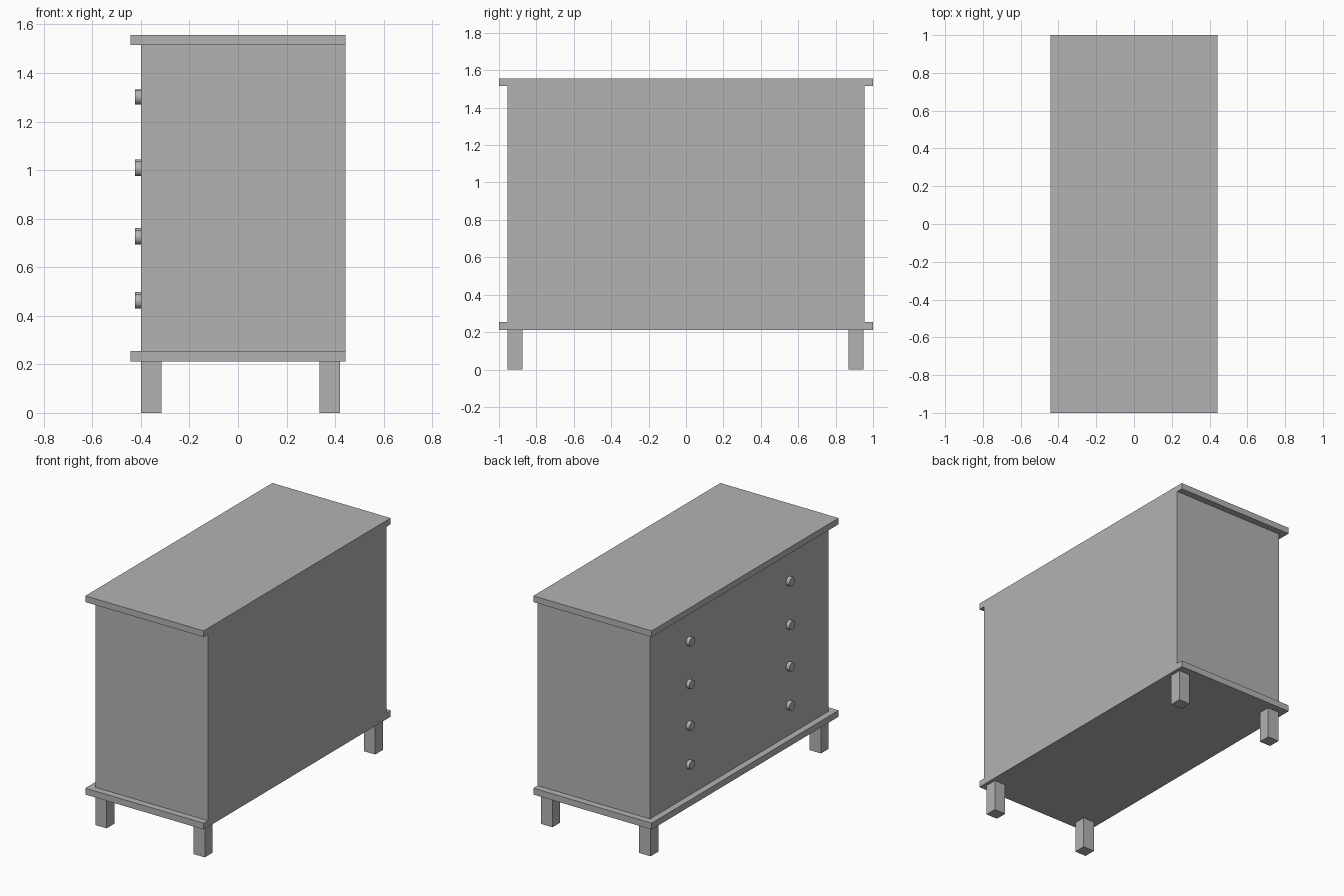
import bpy
import math

default = bpy.data.objects.get("Cube")
if default:
    bpy.data.objects.remove(default, do_unlink=True)

grey = bpy.data.materials.new("plain grey")
grey.use_nodes = True
COLOUR = (0.45, 0.45, 0.45, 1)
grey.diffuse_color = COLOUR
grey.node_tree.nodes["Principled BSDF"].inputs["Base Color"].default_value = COLOUR


def box(name, low, high):
    """Axis-aligned box between two corners."""
    centre = [(a + b) / 2 for a, b in zip(low, high)]
    bpy.ops.mesh.primitive_cube_add(size=1, location=centre)
    obj = bpy.context.object
    obj.name = name
    obj.scale = [b - a for a, b in zip(low, high)]
    bpy.ops.object.transform_apply(location=False, rotation=False, scale=True)
    obj.data.materials.append(grey)


def knob(name, y, z):
    """Short round knob standing out of the drawer face."""
    bpy.ops.mesh.primitive_cylinder_add(
        vertices=32, radius=0.03, depth=0.035,
        location=(-0.4075, y, z), rotation=(0, math.pi / 2, 0))
    obj = bpy.context.object
    obj.name = name
    obj.data.materials.append(grey)
    bpy.ops.object.shade_smooth_by_angle(angle=math.radians(30))


# Cabinet between two overhanging boards, all flush along the +x side
box("cabinet_body", (-0.40, -0.955, 0.255), (0.443, 0.955, 1.515))
box("top_board", (-0.443, -1, 1.515), (0.443, 1, 1.557))
box("base_board", (-0.443, -1, 0.212), (0.443, 1, 0.255))

# Four square legs
for x_name, x in (("drawer_side", -0.40), ("plain_side", 0.335)):
    for y_name, y in (("front", -0.955), ("back", 0.868)):
        box(f"{y_name}_{x_name}_leg", (x, y, 0), (x + 0.085, y + 0.082, 0.212))

# Two columns of knobs, set at slightly different heights
columns = (("front", -0.53, (1.300, 1.005, 0.723, 0.460)),
           ("back", 0.54, (1.301, 1.013, 0.731, 0.468)))
for side, y, heights in columns:
    for row, z in enumerate(heights, 1):
        knob(f"{side}_knob_{row}", y, z)
